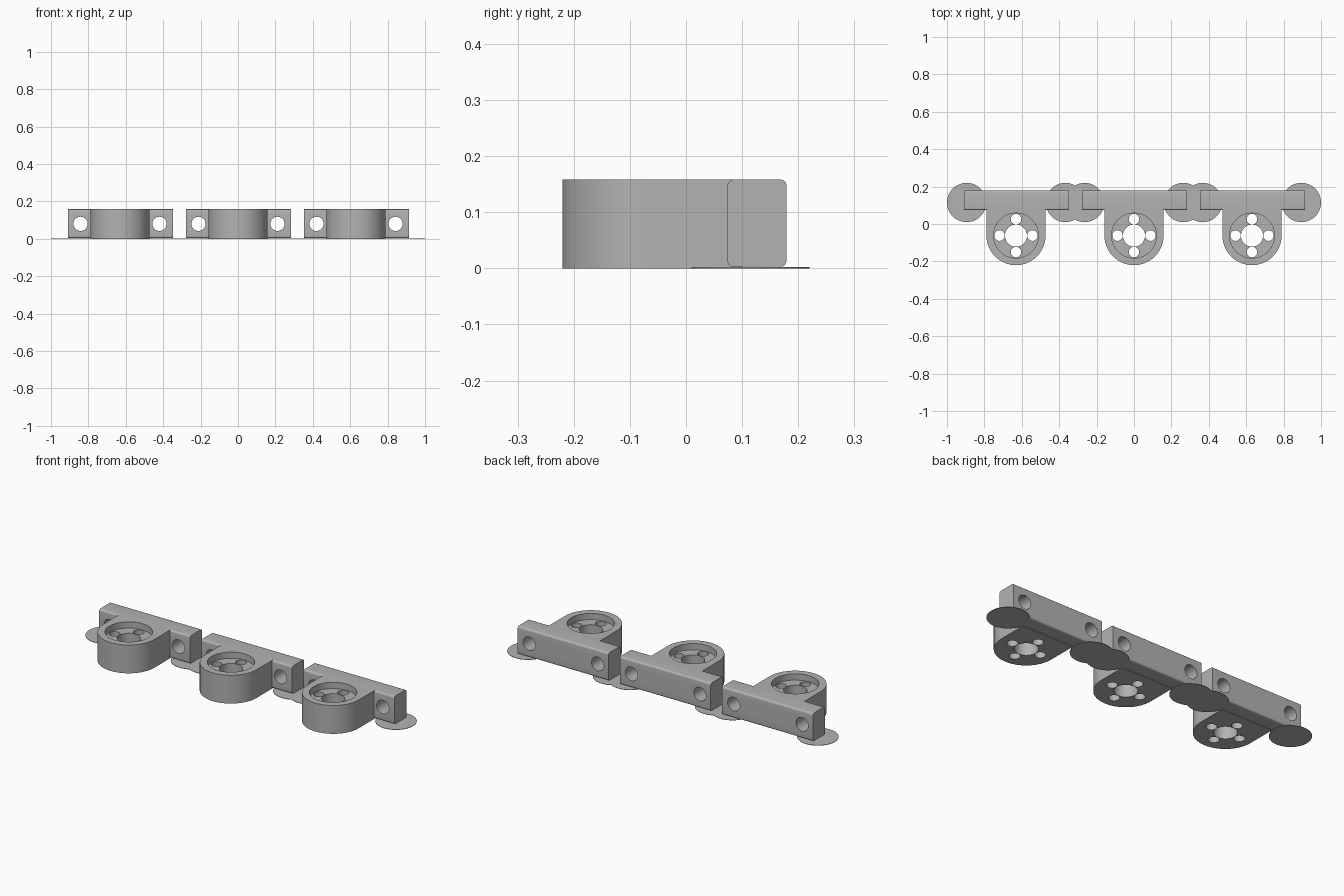
import bpy, bmesh, math
from mathutils import Vector

cube = bpy.data.objects.get("Cube")
if cube:
    bpy.data.objects.remove(cube, do_unlink=True)

HEIGHT = 0.158
PITCH = 0.631
RING_Y = -0.062
RING_R = 0.158
RECESS_DEPTH = 0.035

grey = bpy.data.materials.new("plain grey")
grey.use_nodes = True
colour = (0.45, 0.45, 0.45, 1)
grey.diffuse_color = colour
grey.node_tree.nodes["Principled BSDF"].inputs["Base Color"].default_value = colour


def prism(name, points, direction):
    """Extrude a closed outline into a solid."""
    bm = bmesh.new()
    face = bm.faces.new([bm.verts.new(p) for p in points])
    grown = bmesh.ops.extrude_face_region(bm, geom=[face])
    verts = [g for g in grown["geom"] if isinstance(g, bmesh.types.BMVert)]
    bmesh.ops.translate(bm, verts=verts, vec=direction)
    bmesh.ops.recalc_face_normals(bm, faces=bm.faces)
    mesh = bpy.data.meshes.new(name)
    bm.to_mesh(mesh)
    bm.free()
    mesh.materials.append(grey)
    obj = bpy.data.objects.new(name, mesh)
    bpy.context.collection.objects.link(obj)
    return obj


def arc(cx, cy, r, start, end, steps):
    return [(cx + r * math.cos(math.radians(start + (end - start) * i / steps)),
             cy + r * math.sin(math.radians(start + (end - start) * i / steps)))
            for i in range(steps + 1)]


def disc(name, x, y, r, z0, z1, sides=48):
    outline = arc(x, y, r, 0, 360, sides)[:-1]
    return prism(name, [(a, b, z0) for a, b in outline], Vector((0, 0, z1 - z0)))


def combine(target, other, operation):
    mod = target.modifiers.new("combine", 'BOOLEAN')
    mod.operation, mod.object, mod.solver = operation, other, 'EXACT'
    bpy.context.view_layer.objects.active = target
    bpy.ops.object.modifier_apply(modifier=mod.name)
    bpy.data.objects.remove(other, do_unlink=True)


def smooth(obj):
    bpy.ops.object.select_all(action='DESELECT')
    obj.select_set(True)
    bpy.context.view_layer.objects.active = obj
    bpy.ops.object.shade_smooth_by_angle(angle=math.radians(35))


# Crossbar: rounded section run along x
r, y0, y1, z0 = 0.01, 0.074, 0.179, 0.003
section = []
corners = [(y1 - r, HEIGHT - r), (y0 + r, HEIGHT - r), (y0 + r, z0 + r), (y1 - r, z0 + r)]
for i, (y, z) in enumerate(corners):
    section += arc(y, z, r, 90 * i, 90 * i + 90, 5)
mount = prism("mount", [(-0.278, y, z) for y, z in section], Vector((0.561, 0, 0)))

# Round housing with a straight-sided neck reaching into the crossbar
housing = arc(0, RING_Y, RING_R, 180, 360, 40) + [(RING_R, 0.1), (-RING_R, 0.1)]
combine(mount, prism("housing", [(x, y, 0) for x, y in housing],
                     Vector((0, 0, HEIGHT))), 'UNION')

# Recess, centre bore and four small holes around it
combine(mount, disc("recess", 0, RING_Y, 0.12, HEIGHT - RECESS_DEPTH, HEIGHT + 0.1),
        'DIFFERENCE')
combine(mount, disc("bore", 0, RING_Y, 0.059, -0.1, HEIGHT), 'DIFFERENCE')
for k in range(4):
    a = k * math.pi / 2
    combine(mount, disc("pin_hole", 0.088 * math.cos(a), RING_Y + 0.088 * math.sin(a),
                        0.028, -0.1, HEIGHT, 32), 'DIFFERENCE')

# Screw holes through the crossbar
for side in (-1, 1):
    outline = arc(side * 0.211, 0.08, 0.038, 0, 360, 32)[:-1]
    combine(mount, prism("screw_hole", [(x, -0.05, z) for x, z in outline],
                         Vector((0, 0.4, 0))), 'DIFFERENCE')
smooth(mount)

# Three mounts in a row, each with two thin foot pads under the bar ends
mount.name = "mount_centre"
for label, step in (("right", -1), ("centre", 0), ("left", 1)):
    if step:
        copy = mount.copy()
        copy.name = "mount_" + label
        copy.location.x = step * PITCH
        bpy.context.collection.objects.link(copy)
    for end, side in (("right", -1), ("left", 1)):
        pad = disc(f"pad_{label}_{end}", step * PITCH + side * 0.264, 0.115, 0.105, 0, 0.002)
        smooth(pad)
